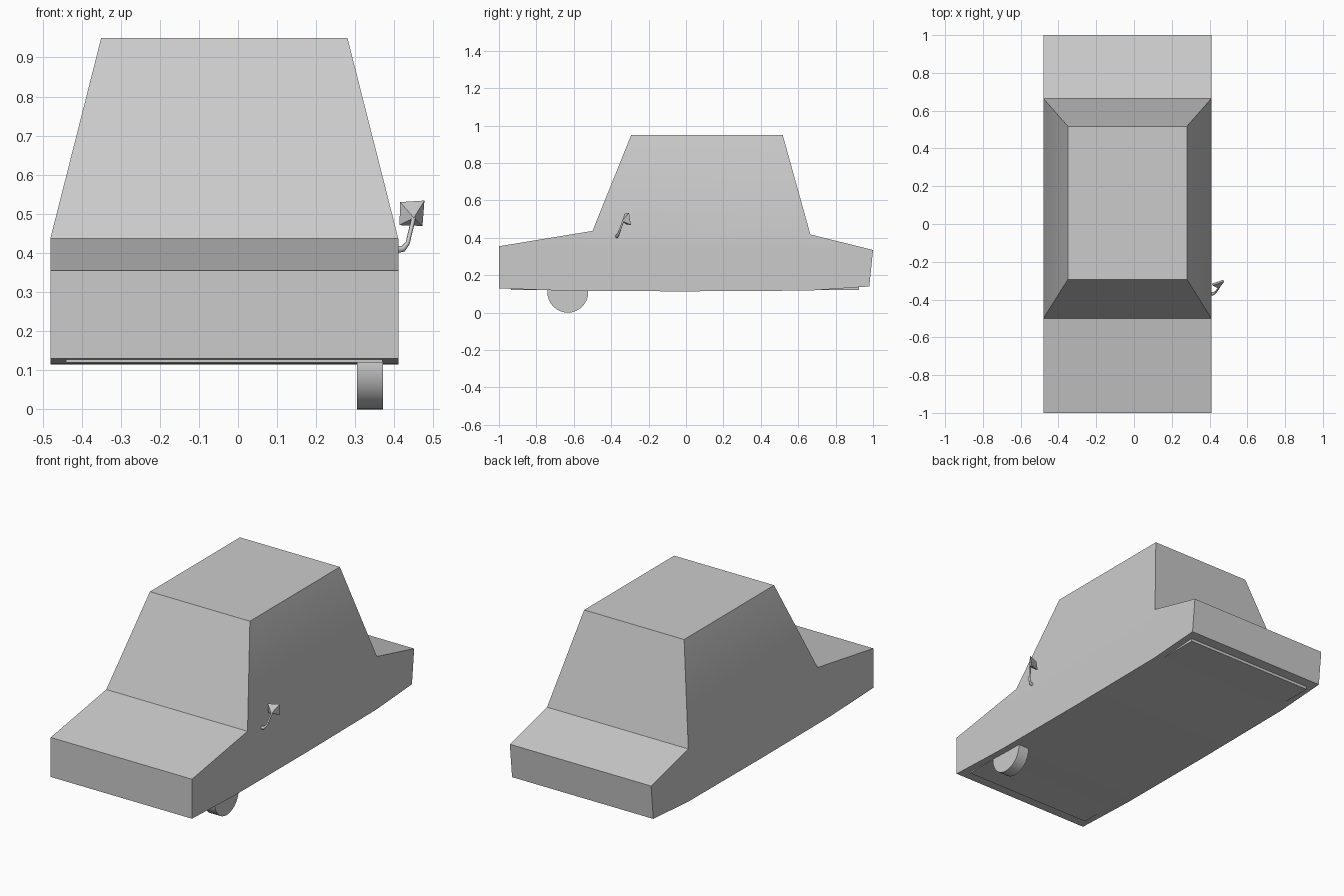
import bpy, bmesh, math

if "Cube" in bpy.data.objects:
    bpy.data.objects.remove(bpy.data.objects["Cube"])

MID = -0.035  # centre line of the car body


def mesh_object(name, verts, faces):
    mesh = bpy.data.meshes.new(name)
    mesh.from_pydata(verts, [], faces)
    bm = bmesh.new()
    bm.from_mesh(mesh)
    bmesh.ops.recalc_face_normals(bm, faces=bm.faces)
    bm.to_mesh(mesh)
    bm.free()
    obj = bpy.data.objects.new(name, mesh)
    bpy.context.collection.objects.link(obj)
    return obj


def select(obj):
    bpy.ops.object.select_all(action='DESELECT')
    obj.select_set(True)
    bpy.context.view_layer.objects.active = obj


# Body shell: side profile (y, z) at full width, plus a narrower roof
lower = [(-0.5, 0.437), (0.665, 0.418), (1.0, 0.335), (0.98, 0.14),
         (0.66, 0.118), (0, 0.114), (-0.62, 0.116), (-1.0, 0.13), (-1.0, 0.355)]
roof = [(-0.293, 0.95), (0.517, 0.95)]
n = len(lower)
m = n + len(roof)
verts = []
for s in (-1, 1):
    verts += [(MID + s * 0.445, y, z) for y, z in lower]
    verts += [(MID + s * 0.315, y, z) for y, z in roof]
faces = []
for o in (0, m):
    faces += [[o + i for i in range(n)], [o, o + 1, o + n + 1, o + n]]
rim = [0, n, n + 1] + list(range(1, n))
for a, b in zip(rim, rim[1:] + rim[:1]):
    faces.append([a, b, b + m, a + m])
body = mesh_object("body_shell", verts, faces)
select(body)
bpy.ops.object.shade_smooth_by_angle(angle=math.radians(20))

# Floor plate showing slightly under both ends
bpy.ops.mesh.primitive_cube_add(size=1, location=(MID, -0.005, 0.133))
floor = bpy.context.object
floor.name = "floor_plate"
floor.scale = (0.81, 1.86, 0.026)

# Single front wheel
bpy.ops.mesh.primitive_cylinder_add(vertices=32, radius=0.109, depth=0.067,
                                    location=(0.338, -0.632, 0.109),
                                    rotation=(0, math.pi / 2, 0))
bpy.context.object.name = "front_wheel"
bpy.ops.object.shade_smooth_by_angle(angle=math.radians(30))

# Mirror head: four-sided pyramid with its glass facing back
mesh_object("mirror_head",
            [(0.415, -0.326, 0.53), (0.477, -0.305, 0.534), (0.472, -0.295, 0.469),
             (0.413, -0.316, 0.471), (0.45, -0.342, 0.49)],
            [(0, 1, 2, 3), (0, 1, 4), (1, 2, 4), (2, 3, 4), (3, 0, 4)])

# Mirror stalk: bent tapered tube
curve = bpy.data.curves.new("mirror_stalk", 'CURVE')
curve.dimensions = '3D'
curve.bevel_depth = 0.007
curve.bevel_resolution = 1
curve.use_fill_caps = True
path = [(0.405, -0.37, 0.409, 1.6), (0.422, -0.368, 0.41, 1.2),
        (0.434, -0.36, 0.425, 0.8), (0.45, -0.335, 0.492, 0.8)]
spline = curve.splines.new('POLY')
spline.points.add(len(path) - 1)
for p, (x, y, z, r) in zip(spline.points, path):
    p.co = (x, y, z, 1)
    p.radius = r
stalk = bpy.data.objects.new("mirror_stalk", curve)
bpy.context.collection.objects.link(stalk)
select(stalk)
bpy.ops.object.convert(target='MESH')
